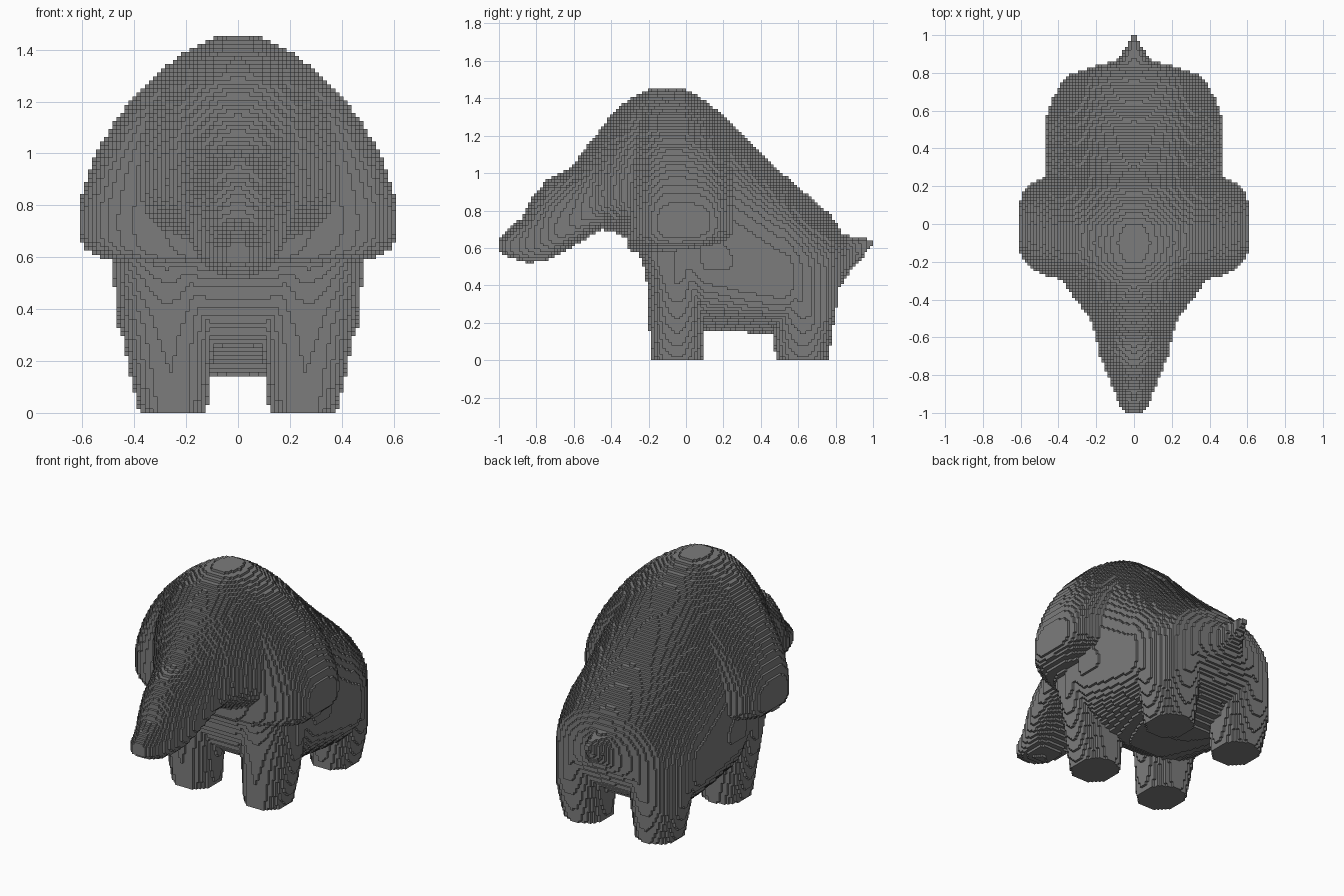
import bpy

cube = bpy.data.objects.get("Cube")
if cube:
    bpy.data.objects.remove(cube, do_unlink=True)

H = 2 / 128                      # edge of one building block
HALF, LONG, TALL = 40, 128, 94   # blocks in half the width, the length, the height

# Profiles running from trunk tip (y = -1) to tail tip (y = 1)
TOP = [(-1, .65), (-.88, .76), (-.82, .87), (-.74, .97), (-.66, 1.0), (-.6, 1.05),
       (-.5, 1.18), (-.4, 1.31), (-.3, 1.4), (-.2, 1.45), (-.1, 1.46), (0, 1.45),
       (.1, 1.39), (.2, 1.31), (.3, 1.2), (.5, 1.01), (.7, .84), (.78, .77),
       (.84, .67), (1, .645)]
BOTTOM = [(-1, .58), (-.95, .55), (-.85, .52), (-.75, .53), (-.65, .58), (-.45, .7),
          (-.35, .67), (-.28, .62), (-.22, .5), (-.18, .4), (-.12, .3), (-.04, .23),
          (.1, .16), (.5, .14), (.65, .2), (.76, .3), (.84, .42), (.9, .5), (1, .62)]
WIDTH = [(-1, .04), (-.96, .08), (-.9, .1), (-.8, .14), (-.7, .18), (-.6, .2), (-.5, .23),
         (-.4, .31), (-.3, .38), (-.15, .45), (.1, .48), (.55, .47), (.65, .44),
         (.78, .36), (.83, .23), (.86, .1), (.92, .05), (1, .012)]


def sample(profile, t):
    """Linear lookup in a list of points."""
    if t <= profile[0][0]:
        return profile[0][1]
    for (a, u), (b, v) in zip(profile, profile[1:]):
        if t <= b:
            return u + (v - u) * (t - a) / (b - a)
    return profile[-1][1]


def arc(t, power=2):
    """Half width of a unit superellipse at offset t."""
    return max(0, 1 - abs(t) ** power) ** (1 / power)


# Each part gives the (inner, outer) x span of the solid at a point (y, z)
def torso(y, z):
    top, low = sample(TOP, y), sample(BOTTOM, y)
    mid = low + (top - low) * .34
    fullness = 2 + .25 * min(1, max(0, y / .3))   # the rump is boxier than the head
    if z > mid:
        r = arc((z - mid) / (top - mid), fullness)
    else:
        r = arc((mid - z) / (mid - low), fullness + .5)
    return 0, sample(WIDTH, y) * r


def ear(y, z):
    top, low, mid = sample(TOP, y), .565 + .5 * (y + .1) ** 2, .75
    r = arc((z - mid) / (top - mid), 1.65) if z > mid else arc((mid - z) / (mid - low), 4)
    return 0, .615 * r * arc((y + .01) / .3, 3.5)


def leg(y, z, front, back):
    r = arc((2 * y - front - back) / (back - front), 2.1)
    outer = .38 + .25 * z - .12 * z * z
    inner = .12 - .1 * z
    mid, half = (outer + inner) / 2, (outer - inner) / 2
    return mid - half * r, min(mid + half * r, sample(WIDTH, y))


def front_leg(y, z):
    return leg(y, z, -.195 - .5 * z ** 4, .09 + .05 * z) if z < .64 else (0, 0)


def back_leg(y, z):
    return leg(y, z, .48 - .08 * z, .76 + .16 * z) if z < .5 else (0, 0)


def torso_name(y):
    for limit, name in ((-.6, "trunk"), (-.3, "head"), (.85, "body")):
        if y < limit:
            return name
    return "tail"


# Fill the block grid, each block remembering its part
blocks = {}
for j in range(LONG):
    y = (j + .5) * H - 1
    parts = ((torso_name(y), torso), ("ears", ear),
             ("front_legs", front_leg), ("back_legs", back_leg))
    for k in range(TALL):
        z = (k + .5) * H
        for name, span in parts:
            inner, outer = span(y, z)
            if outer <= inner:
                continue
            for i in range(HALF):
                if inner <= (i + .5) * H <= outer:
                    blocks.setdefault((i, j, k), name)
                    blocks.setdefault((-1 - i, j, k), name)

# Skin each part with the exposed block sides
skins = {}
for cell, name in blocks.items():
    index, faces = skins.setdefault(name, ({}, []))
    for axis in range(3):
        for side in (0, 1):
            beside = list(cell)
            beside[axis] += 2 * side - 1
            if tuple(beside) in blocks:
                continue
            face = []
            for u, v in ((0, 0), (1, 0), (1, 1), (0, 1)):
                corner = list(cell)
                corner[axis] += side
                corner[(axis + 1) % 3] += u
                corner[(axis + 2) % 3] += v
                face.append(index.setdefault(tuple(corner), len(index)))
            faces.append(face if side else face[::-1])

# One grey hide for every part
grey = bpy.data.materials.new("grey hide")
grey.use_nodes = True
colour = (.2, .2, .2, 1)
grey.diffuse_color = colour
grey.node_tree.nodes["Principled BSDF"].inputs["Base Color"].default_value = colour

for name, (index, faces) in skins.items():
    mesh = bpy.data.meshes.new(name)
    mesh.from_pydata([(i * H, j * H - 1, k * H) for i, j, k in index], [], faces)
    mesh.materials.append(grey)
    bpy.context.collection.objects.link(bpy.data.objects.new(name, mesh))
